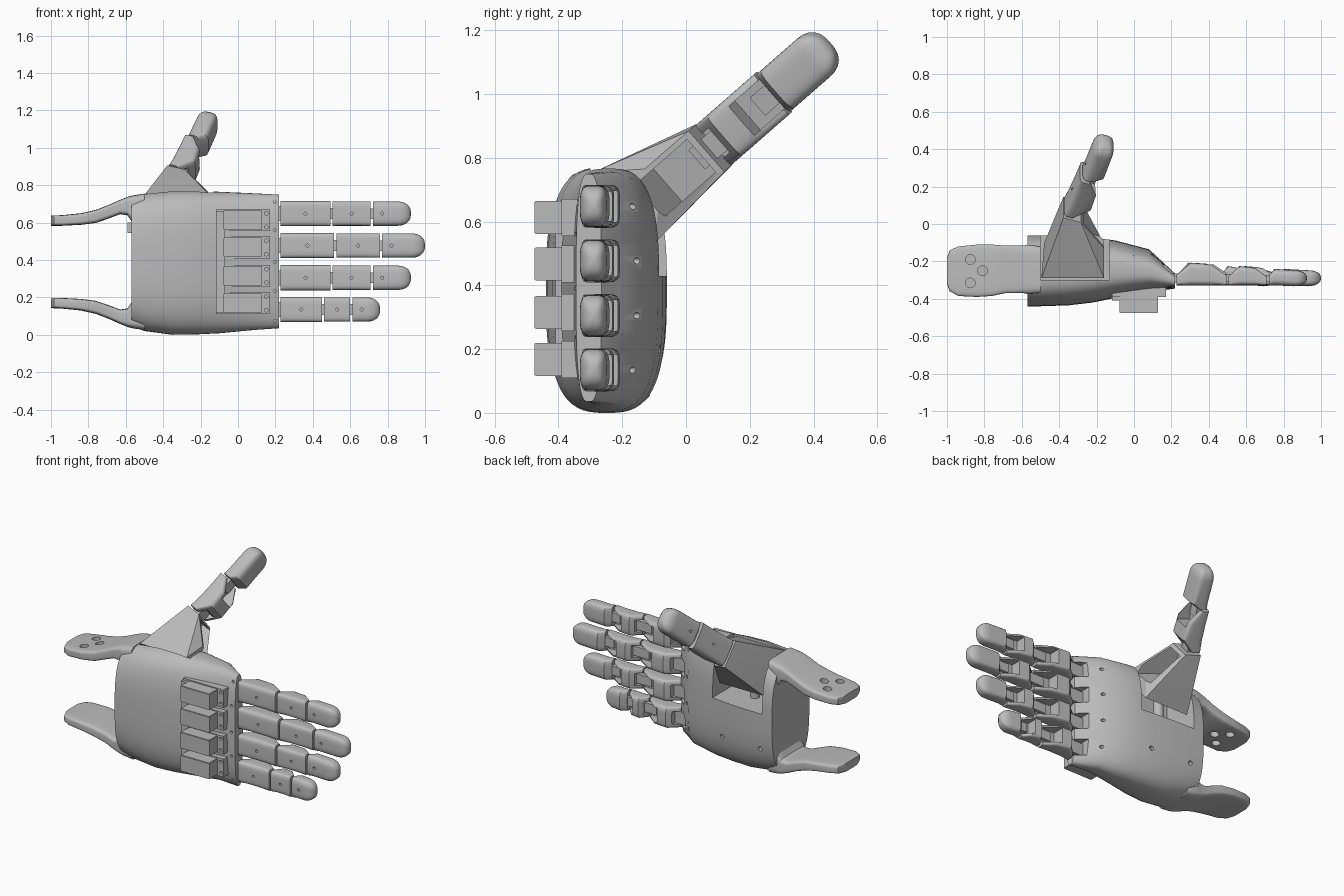
import bpy, bmesh, math
from mathutils import Matrix, Vector

cube = bpy.data.objects.get("Cube")
if cube:
    bpy.data.objects.remove(cube, do_unlink=True)

grey = bpy.data.materials.new("light_grey_plastic")
grey.use_nodes = True
GREY = (0.5, 0.5, 0.5, 1)
grey.diffuse_color = GREY
grey.node_tree.nodes["Principled BSDF"].inputs["Base Color"].default_value = GREY
IDENT = Matrix.Identity(4)


def finish(bm, name, matrix=IDENT):
    bmesh.ops.recalc_face_normals(bm, faces=bm.faces)
    mesh = bpy.data.meshes.new(name)
    bm.to_mesh(mesh)
    bm.free()
    mesh.transform(matrix)
    mesh.materials.append(grey)
    obj = bpy.data.objects.new(name, mesh)
    bpy.context.collection.objects.link(obj)
    return obj


def loft(name, sections, power, matrix=IDENT, count=40):
    """Skin superelliptic sections (x, y0, y1, z0, z1) along x."""
    bm = bmesh.new()
    rings = []
    for x, y0, y1, z0, z1 in sections:
        ring = []
        for i in range(count):
            a = math.tau * (i + 0.5) / count
            c, s = math.cos(a), math.sin(a)
            u = math.copysign(abs(c) ** (2 / power), c)
            v = math.copysign(abs(s) ** (2 / power), s)
            ring.append(bm.verts.new((x, (y0 + y1) / 2 + u * (y1 - y0) / 2,
                                      (z0 + z1) / 2 + v * (z1 - z0) / 2)))
        rings.append(ring)
    for a, b in zip(rings, rings[1:]):
        for i in range(count):
            j = (i + 1) % count
            bm.faces.new((a[i], a[j], b[j], b[i]))
    bm.faces.new(rings[0])
    bm.faces.new(rings[-1])
    return finish(bm, name, matrix)


def box(name, x, y, z, matrix=IDENT, bevel=0):
    """Box from (low, high) ranges."""
    bm = bmesh.new()
    bmesh.ops.create_cube(bm, size=1)
    for v in bm.verts:
        v.co = [r[0] + (c + 0.5) * (r[1] - r[0]) for c, r in zip(v.co, (x, y, z))]
    if bevel:
        bmesh.ops.bevel(bm, geom=bm.edges[:], offset=bevel, segments=2, affect='EDGES')
    return finish(bm, name, matrix)


def rod(name, centre, radius, depth, axis='Y', matrix=IDENT, sides=16):
    bm = bmesh.new()
    bmesh.ops.create_cone(bm, cap_ends=True, segments=sides, radius1=radius,
                          radius2=radius, depth=depth)
    turn = Matrix.Rotation(math.pi / 2, 4, 'X') if axis == 'Y' else IDENT
    return finish(bm, name, matrix @ Matrix.Translation(centre) @ turn)


def cut(obj, cutters):
    """Subtract the cutters, then discard them."""
    for c in cutters:
        c.hide_render = True
        mod = obj.modifiers.new("cut", 'BOOLEAN')
        mod.operation, mod.solver, mod.object = 'DIFFERENCE', 'EXACT', c
    bpy.context.view_layer.update()
    mesh = bpy.data.meshes.new_from_object(
        obj.evaluated_get(bpy.context.evaluated_depsgraph_get()))
    obj.modifiers.clear()
    obj.data = mesh
    for c in cutters:
        bpy.data.objects.remove(c, do_unlink=True)


def phalanx(name, x0, x1, back, top, z, w, matrix, holes=True):
    """Link with sloping palmar ends and hinge pockets."""
    mid = back + (top - back) * 0.45
    s = (x1 - x0) * 0.28
    ends = [(x0, mid), (x0 + s, top), (x1 - s * 1.1, top - 0.008), (x1, mid)]
    obj = loft(name, [(x, back, y, z - w / 2, z + w / 2) for x, y in ends], 5, matrix)
    cut(obj, [
        box("cutter", (x1 - s * 1.5, x1 + 0.02), (mid - 0.015, top + 0.05),
            (z - w * 0.36, z + w * 0.36), matrix),
        box("cutter", (x0 - 0.02, x0 + s * 0.6), (mid - 0.015, top + 0.05),
            (z - w * 0.3, z + w * 0.3), matrix),
        rod("cutter", ((x0 + x1) / 2, back, z), 0.008, 0.03, 'Y', matrix)])
    # hinge tongue reaching into the next link
    box(name + "_hinge", (x1 - s * 0.8, x1 + 0.05), (back + 0.02, mid + 0.005),
        (z - w * 0.22, z + w * 0.22), matrix)


def fingertip(name, x0, x1, back, top, z, w, matrix):
    mid = back + (top - back) * 0.6
    r = min(0.07, (x1 - x0) * 0.5)
    secs = [(x0, back, mid, z - w / 2, z + w / 2),
            (x0 + 0.03, back, top, z - w / 2, z + w / 2)]
    for i in range(7):
        a = i / 6 * math.pi / 2 * 0.97
        k = math.cos(a) ** 0.8
        c = (back + top) / 2 - 0.005
        h = (top - back) / 2 * k
        secs.append((x1 - r + r * math.sin(a), c - h, c + h * 0.95,
                     z - w / 2 * k, z + w / 2 * k))
    obj = loft(name, secs, 3.5, matrix)
    cut(obj, [rod("cutter", (x0 + 0.05, back, z), 0.008, 0.03, 'Y', matrix)])


# palm shell with thumb recess, knuckle slots and screw holes
palm = loft("palm", [
    (-0.57, -0.44, -0.06, 0.045, 0.73), (-0.5, -0.44, -0.06, 0.02, 0.755),
    (-0.35, -0.435, -0.063, 0.0, 0.77), (-0.22, -0.42, -0.072, 0.002, 0.77),
    (-0.1, -0.395, -0.088, 0.008, 0.765), (0.08, -0.365, -0.135, 0.025, 0.757),
    (0.22, -0.345, -0.265, 0.035, 0.75)], 3.0, count=64)
finger_z = [0.648, 0.477, 0.305, 0.135]
cutters = [box("cutter", (-0.5, -0.13), (-0.3, 0.1), (0.43, 0.9)),
           box("cutter", (-0.6, -0.55), (-0.33, -0.2), (0.12, 0.16))]
cutters += [box("cutter", (0.16, 0.3), (-0.31, -0.1), (z - 0.05, z + 0.05)) for z in finger_z]
cutters += [rod("cutter", (0.197, -0.34, z), 0.008, 0.04) for z in (0.71, 0.56, 0.39, 0.235, 0.075)]
cutters += [rod("cutter", (0.1, -0.15, z), 0.01, 0.08) for z in finger_z]
cutters += [rod("cutter", (x, -0.07, z), 0.014, 0.06) for x, z in ((-0.2, 0.2), (-0.48, 0.2))]
cutters += [rod("cutter", (0.0, -0.16, z), 0.012, 0.06, 'Z') for z in (0.0, 0.765)]
cut(palm, cutters)
box("wrist_tab", (-0.59, -0.55), (-0.36, -0.28), (0.545, 0.6))

# forearm brackets, mirrored above and below the wrist
flip = Matrix.Translation((0, 0, 0.39 * 2)) @ Matrix.Diagonal((1, 1, -1, 1))
for label, mat in (("upper", IDENT), ("lower", flip)):
    arm = loft(label + "_wrist_bracket", [
        (-1.0, -0.32, -0.18, 0.583, 0.637), (-0.985, -0.36, -0.14, 0.583, 0.638),
        (-0.94, -0.385, -0.12, 0.583, 0.64), (-0.84, -0.39, -0.11, 0.588, 0.65),
        (-0.76, -0.385, -0.11, 0.598, 0.668), (-0.69, -0.37, -0.115, 0.622, 0.695),
        (-0.63, -0.37, -0.115, 0.645, 0.722), (-0.59, -0.37, -0.115, 0.638, 0.738),
        (-0.565, -0.375, -0.11, 0.6, 0.745), (-0.5, -0.37, -0.12, 0.6, 0.755)], 6, mat)
    cut(arm, [rod("cutter", (x, y, 0.62), 0.026, 0.2, 'Z', mat)
              for x, y in ((-0.875, -0.19), (-0.81, -0.25), (-0.875, -0.315))])

# servo motors on the back of the hand
for n, z in enumerate((0.613, 0.467, 0.315, 0.168)):
    box(f"servo_{n + 1}", (-0.078, 0.128), (-0.475, -0.32), (z - 0.052, z + 0.052), bevel=0.003)
    flange = box(f"servo_flange_{n + 1}", (-0.117, 0.17), (-0.39, -0.33), (z - 0.058, z + 0.058))
    cut(flange, [rod("cutter", (x, -0.39, z + dz), 0.01, 0.04)
                 for x in (-0.099, 0.151) for dz in (-0.036, 0.036)])
box("servo_wire_guard", (-0.117, -0.07), (-0.41, -0.35), (0.12, 0.66))

# four fingers: start of second link, start of tip, end of tip
spans = [(0.5, 0.715, 0.925), (0.52, 0.765, 1.0), (0.5, 0.715, 0.925), (0.455, 0.605, 0.76)]
names = ["index", "middle", "ring", "little"]
for name, z, (a, b, c) in zip(names, finger_z, spans):
    box(name + "_knuckle", (0.15, 0.28), (-0.315, -0.265), (z - 0.04, z + 0.04))
    phalanx(name + "_lower_link", 0.228, a - 0.006, -0.328, -0.207, z, 0.135, IDENT)
    phalanx(name + "_middle_link", a + 0.006, b - 0.006, -0.328, -0.225, z, 0.13, IDENT)
    fingertip(name + "_tip", b + 0.006, c, -0.328, -0.24, z, 0.13, IDENT)

# thumb frame: x along the thumb, y towards its pad
along = Vector((0.33, 0.71, 0.62)).normalized()
pad = (Vector((1, 0, 0)) - along * along.x).normalized()
side = along.cross(pad)
thumb = Matrix((along, pad, side)).transposed().to_4x4()
thumb.translation = (-0.31, 0.075, 0.83)
phalanx("thumb_link", 0.008, 0.265, -0.07, 0.06, 0, 0.168, thumb)
fingertip("thumb_tip", 0.277, 0.525, -0.06, 0.055, 0, 0.158, thumb)

# flared thumb base
bm = bmesh.new()
points = [(-0.495, -0.29, 0.755), (-0.16, -0.29, 0.755), (-0.48, -0.1, 0.53),
          (-0.17, -0.1, 0.53), (-0.16, -0.13, 0.765), (-0.16, -0.08, 0.7)]
points += [thumb @ Vector((-0.005, y, z)) for y in (-0.07, 0.03) for z in (-0.085, 0.085)]
for p in points:
    bm.verts.new(p)
bmesh.ops.convex_hull(bm, input=bm.verts[:])
bmesh.ops.dissolve_limit(bm, angle_limit=0.02, verts=bm.verts[:], edges=bm.edges[:])
base = finish(bm, "thumb_base")
cut(base, [box("cutter", (-0.19, -0.02), (-0.01, 0.25), (-0.068, 0.068), thumb),
           rod("cutter", (-0.26, -0.15, 0.77), 0.012, 0.08, 'Z')])
box("thumb_hinge", (-0.06, 0.06), (-0.05, -0.005), (-0.04, 0.04), thumb)
rod("thumb_pivot", (-0.35, -0.2, 0.6), 0.03, 0.3, 'Z')

# smooth curved walls, keep crisp edges
bpy.ops.object.select_all(action='DESELECT')
for obj in bpy.context.collection.objects:
    if obj.type == 'MESH' and grey.name in obj.data.materials:
        obj.select_set(True)
        bpy.context.view_layer.objects.active = obj
bpy.ops.object.shade_smooth_by_angle(angle=math.radians(32))
